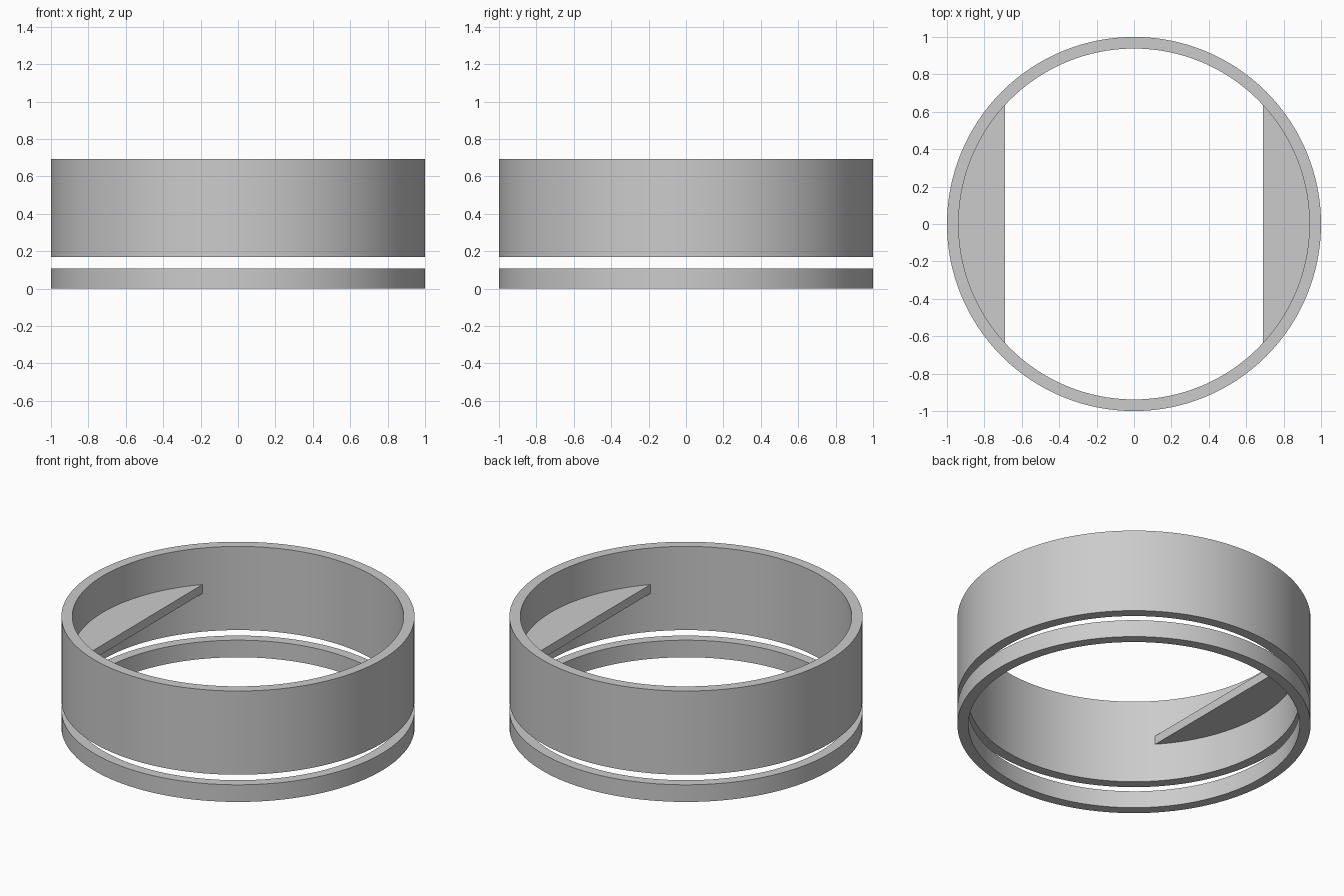
import bpy, bmesh
from math import asin, cos, pi, sin, sqrt

if "Cube" in bpy.data.objects:
    bpy.data.objects.remove(bpy.data.objects["Cube"], do_unlink=True)

SIDES = 128
OUTER, INNER = 1.0, 0.938

grey = bpy.data.materials.new("plain_grey")
grey.use_nodes = True
grey.diffuse_color = (0.6, 0.6, 0.6, 1)
grey.node_tree.nodes["Principled BSDF"].inputs["Base Color"].default_value = (0.6, 0.6, 0.6, 1)


def finish(name, bm):
    bmesh.ops.recalc_face_normals(bm, faces=bm.faces)
    mesh = bpy.data.meshes.new(name)
    bm.to_mesh(mesh)
    bm.free()
    mesh.materials.append(grey)
    obj = bpy.data.objects.new(name, mesh)
    bpy.context.collection.objects.link(obj)
    bpy.ops.object.select_all(action="DESELECT")
    obj.select_set(True)
    bpy.context.view_layer.objects.active = obj
    bpy.ops.object.shade_smooth_by_angle()


def ring(name, bottom, top):
    """Rectangular wall section swept round the z axis."""
    bm = bmesh.new()
    profile = [(INNER, bottom), (OUTER, bottom), (OUTER, top), (INNER, top)]
    loops = []
    for i in range(SIDES):
        a = 2 * pi * i / SIDES
        loops.append([bm.verts.new((r * cos(a), r * sin(a), z)) for r, z in profile])
    for i, here in enumerate(loops):
        there = loops[(i + 1) % SIDES]
        for j in range(4):
            k = (j + 1) % 4
            bm.faces.new((here[j], there[j], there[k], here[k]))
    finish(name, bm)


def shelf(name, side, edge=0.69, bottom=0.41, top=0.465, steps=32):
    """Circle segment that closes one side of the bore, set into the wall."""
    bm = bmesh.new()
    radius = INNER + 0.01
    half = asin(sqrt(radius ** 2 - edge ** 2) / radius)
    angles = [half * (2 * i / steps - 1) for i in range(steps + 1)]
    base = bm.faces.new([bm.verts.new((side * radius * cos(a), radius * sin(a), bottom))
                         for a in angles])
    new = bmesh.ops.extrude_face_region(bm, geom=[base])["geom"]
    bmesh.ops.translate(bm, vec=(0, 0, top - bottom),
                        verts=[v for v in new if isinstance(v, bmesh.types.BMVert)])
    finish(name, bm)


# Separate lower band and tall upper band
ring("lower_ring", 0, 0.107)
ring("upper_ring", 0.17, 0.693)

# Matching shelves inside the upper band
shelf("left_shelf", 1)
shelf("right_shelf", -1)
